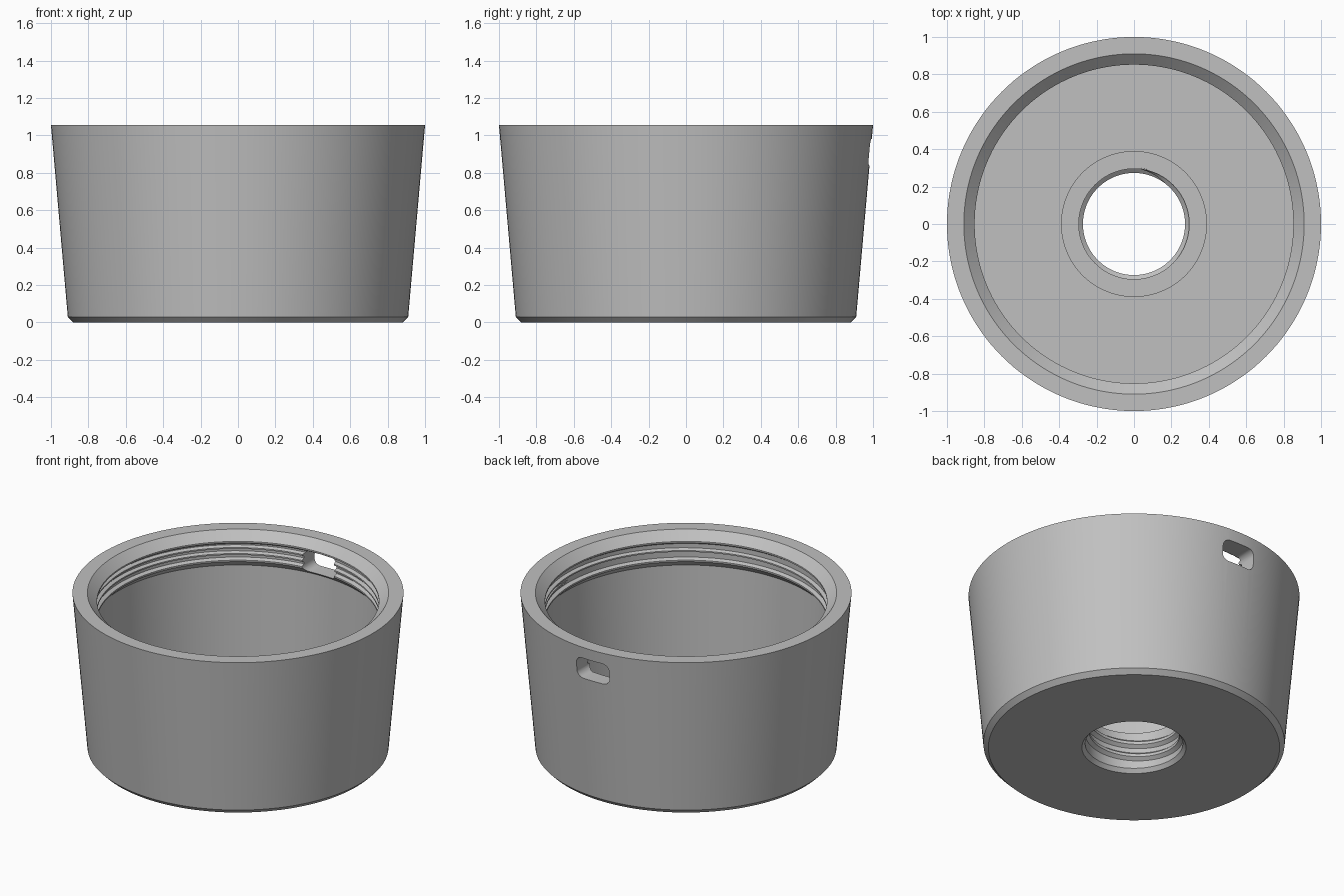
import bpy
import bmesh
import math

SEG = 144

old = bpy.data.objects.get("Cube")
if old:
    bpy.data.objects.remove(old, do_unlink=True)

grey = bpy.data.materials.new("plain_grey")
grey.use_nodes = True
grey.diffuse_color = (0.53, 0.53, 0.53, 1)
grey.node_tree.nodes["Principled BSDF"].inputs["Base Color"].default_value = grey.diffuse_color


def finish(name, bm):
    """Turn a bmesh into a named, coloured object."""
    bmesh.ops.recalc_face_normals(bm, faces=bm.faces)
    mesh = bpy.data.meshes.new(name)
    bm.to_mesh(mesh)
    bm.free()
    mesh.materials.append(grey)
    obj = bpy.data.objects.new(name, mesh)
    bpy.context.collection.objects.link(obj)
    return obj


def sweep(bm, sections, closed):
    """Skin closed sections; join the last to the first, or cap both ends."""
    rings = [[bm.verts.new(p) for p in s] for s in sections]
    pairs = list(zip(rings, rings[1:]))
    if closed:
        pairs.append((rings[-1], rings[0]))
    else:
        bm.faces.new(rings[0])
        bm.faces.new(rings[-1])
    for a, b in pairs:
        for i in range(len(a)):
            j = (i + 1) % len(a)
            bm.faces.new((a[i], a[j], b[j], b[i]))


def around(profile, angle):
    return [(r * math.cos(angle), r * math.sin(angle), z) for r, z in profile]


def lathe(name, profile):
    bm = bmesh.new()
    sweep(bm, [around(profile, math.tau * i / SEG) for i in range(SEG)], True)
    return finish(name, bm)


def inner_thread(name, major, minor, z0, z1, pitch):
    """Helical ridge on the inside of a bore, sunk slightly into its wall."""
    steps = int((z1 - z0) / pitch * SEG)
    half, root = pitch * 0.38, major + 0.006
    sections = []
    for i in range(steps + 1):
        z = z0 + (z1 - z0) * i / steps
        fade = max(0.05, min(1, i / 12, (steps - i) / 12))
        crest = major + (minor - major) * fade
        ridge = [(root, z - half), (crest, z - half * 0.3),
                 (crest, z + half * 0.3), (root, z + half)]
        sections.append(around(ridge, math.tau * i / SEG))
    bm = bmesh.new()
    sweep(bm, sections, False)
    return finish(name, bm)


# Cup body: outside, rim, threaded neck, undercut, floor, collar and bore
body = lathe("cup_body", [
    (0.88, 0), (0.91, 0.03), (1.0, 1.055), (0.91, 1.055),
    (0.852, 1.0), (0.852, 0.99), (0.875, 0.975), (0.875, 0.885),
    (0.852, 0.875), (0.852, 0.865), (0.89, 0.825), (0.855, 0.1),
    (0.39, 0.1), (0.39, 0.27), (0.295, 0.27), (0.295, 0.025), (0.315, 0)])

# Threads
neck_thread = inner_thread("neck_thread", 0.875, 0.853, 0.9, 0.965, 0.04)
bore_thread = inner_thread("bore_thread", 0.295, 0.273, 0.05, 0.24, 0.085)

# Rounded slot cutter at the back
W, H, R, ZC = 0.12, 0.07, 0.045, 0.91
outline = []
for k, (sx, sz) in enumerate([(1, 1), (-1, 1), (-1, -1), (1, -1)]):
    for n in range(7):
        a = math.pi / 2 * (k + n / 6)
        outline.append((sx * (W - R) + R * math.cos(a),
                        ZC + sz * (H - R) + R * math.sin(a)))
bm = bmesh.new()
sweep(bm, [[(x, y, z) for x, z in outline] for y in (0.7, 1.2)], False)
cutter = finish("slot_cutter", bm)
cutter.hide_render = True

for obj in (body, neck_thread):
    mod = obj.modifiers.new("slot", 'BOOLEAN')
    mod.operation = 'DIFFERENCE'
    mod.solver = 'EXACT'
    mod.object = cutter
    bpy.context.view_layer.objects.active = obj
    bpy.ops.object.modifier_apply(modifier=mod.name)
bpy.data.objects.remove(cutter, do_unlink=True)

# Smooth shading with sharp edges kept
bpy.ops.object.select_all(action='DESELECT')
for obj in (body, neck_thread, bore_thread):
    obj.select_set(True)
bpy.context.view_layer.objects.active = body
bpy.ops.object.shade_smooth_by_angle(angle=math.radians(25))
